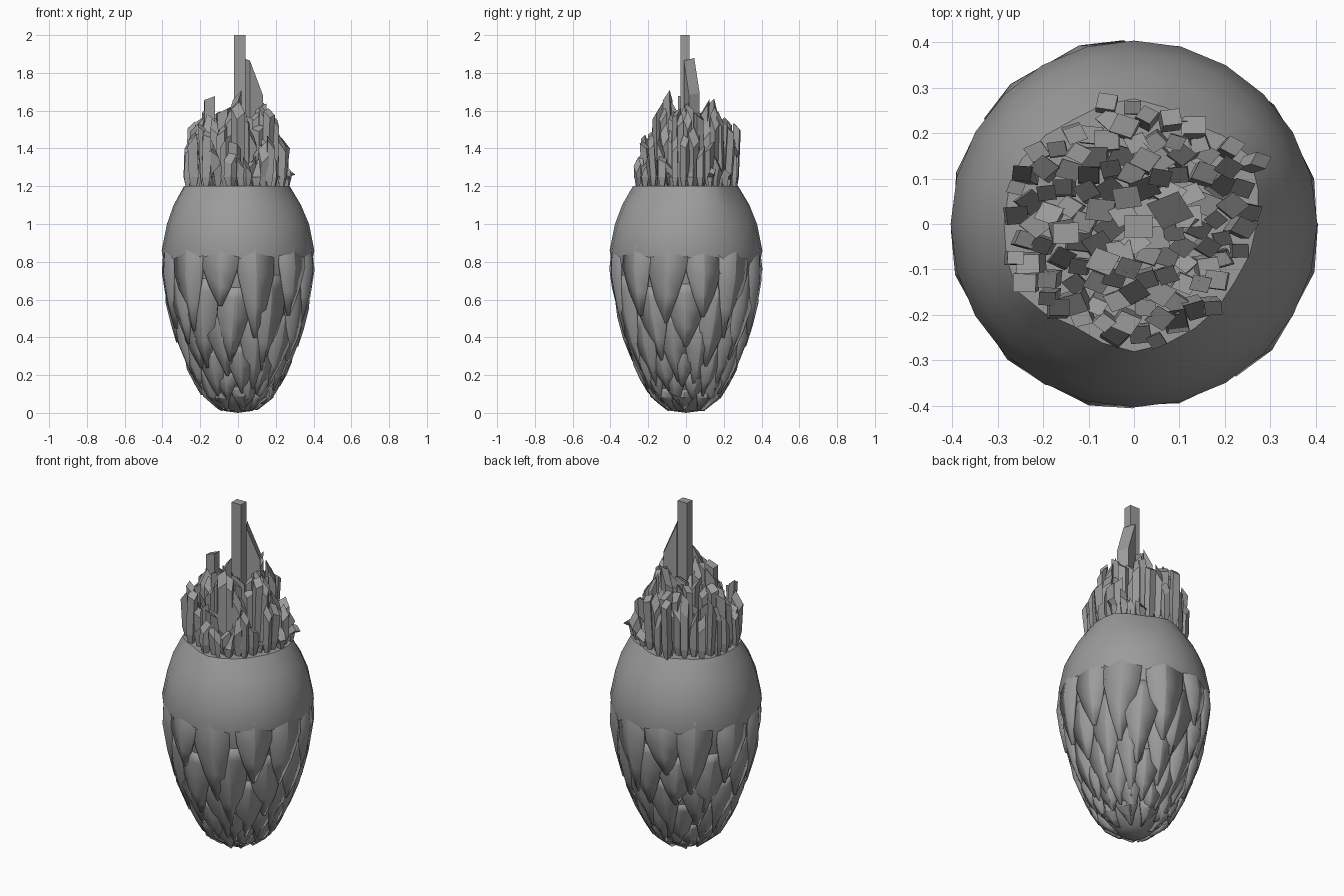
import bpy, bmesh, math, random
from mathutils import Vector

random.seed(7)
if "Cube" in bpy.data.objects:
    bpy.data.objects.remove(bpy.data.objects["Cube"])

grey = bpy.data.materials.new("stone grey")
grey.use_nodes = True
tone = (0.33, 0.33, 0.33, 1)
grey.diffuse_color = tone
grey.node_tree.nodes["Principled BSDF"].inputs["Base Color"].default_value = tone

# Bud outline (radius, height) and the uneven rim radius every 30 degrees
PROFILE = [(0, 0), (0.09, 0.01), (0.18, 0.08), (0.25, 0.2), (0.33, 0.4),
           (0.38, 0.6), (0.403, 0.75), (0.408, 0.86), (0.38, 1.0), (0.34, 1.1), (0.28, 1.2)]
RIM = [0.27, 0.295, 0.255, 0.275, 0.265, 0.285, 0.285, 0.295, 0.26, 0.28, 0.265, 0.255]


def radius_at(z):
    for (r0, z0), (r1, z1) in zip(PROFILE, PROFILE[1:]):
        if z <= z1:
            return r0 + (r1 - r0) * max(0, z - z0) / (z1 - z0)
    return PROFILE[-1][0]


def rim_at(a):
    t = (a % math.tau) / math.tau * 12
    i = int(t)
    return RIM[i % 12] + (RIM[(i + 1) % 12] - RIM[i % 12]) * (t - i)


def polar(r, a, z):
    return Vector((r * math.cos(a), r * math.sin(a), z))


def finish(bm, name, angle=None):
    bmesh.ops.recalc_face_normals(bm, faces=bm.faces)
    mesh = bpy.data.meshes.new(name)
    bm.to_mesh(mesh)
    bm.free()
    mesh.materials.append(grey)
    obj = bpy.data.objects.new(name, mesh)
    bpy.context.collection.objects.link(obj)
    if angle:
        bpy.ops.object.select_all(action="DESELECT")
        obj.select_set(True)
        bpy.context.view_layer.objects.active = obj
        bpy.ops.object.shade_smooth_by_angle(angle=math.radians(angle))
    return obj


# Smooth bud body, sunken where the scales cover it
SIDES = 24
bm = bmesh.new()
rings = []
for r, z in PROFILE[1:]:
    ring = []
    for i in range(SIDES):
        a = math.tau * i / SIDES
        uneven = (rim_at(a) - 0.275) * max(0, (z - 1) / 0.2)
        ring.append(bm.verts.new(polar(r + uneven - (0.018 if z < 0.8 else 0.004), a, z)))
    rings.append(ring)
for low, high in zip(rings, rings[1:]):
    for i in range(SIDES):
        j = (i + 1) % SIDES
        bm.faces.new((low[i], low[j], high[j], high[i]))
bm.faces.new(rings[-1])
tip = bm.verts.new((0, 0, 0))
for i in range(SIDES):
    bm.faces.new((rings[0][i], tip, rings[0][(i + 1) % SIDES]))
finish(bm, "bud_body", 40)

# Rows of broad plates that narrow downward and overhang the row below,
# leaving sunken pointed gaps between neighbours
PLATE = [(0, 0.9), (0.15, 1.0), (0.4, 0.92), (0.7, 0.6), (1, 0.12)]


def scale_row(name, top, bottom, count, turn):
    bm = bmesh.new()
    for k in range(count):
        a = math.tau * (k + turn + random.uniform(-0.1, 0.1)) / count
        half = math.pi / count * random.uniform(0.95, 1.1)
        tip_z = max(0.01, bottom + random.uniform(-0.2, 0.2) * (top - bottom))
        top_z = top + random.uniform(-0.1, 0.1) * (top - bottom)
        lean = random.uniform(-0.1, 0.1)
        twist = random.uniform(-0.012, 0.012)
        grid = []
        for v, wide in PLATE:
            z = top_z + (tip_z - top_z) * v
            ridge = radius_at(z) - 0.012 + 0.02 * min(1, v * 2.5)
            grid.append([bm.verts.new(polar(ridge - 0.008 * abs(u) + twist * u * v,
                                            a + half * wide * u + lean * v, z))
                         for u in (-1, 0, 1)])
        for lo, hi in zip(grid, grid[1:]):
            for i in range(2):
                bm.faces.new((lo[i], lo[i + 1], hi[i + 1], hi[i]))
    obj = finish(bm, name, 20)
    shell = obj.modifiers.new("thickness", "SOLIDIFY")
    shell.thickness = 0.015
    shell.offset = -1


for n, (top, bottom, count, turn) in enumerate([
        (0.93, 0.48, 12, 0.5), (0.7, 0.3, 12, 0), (0.5, 0.18, 12, 0.5),
        (0.34, 0.1, 12, 0), (0.22, 0.05, 12, 0.5), (0.13, 0.015, 9, 0)]):
    scale_row("scale_row_%d" % (n + 1), top, bottom, count, turn)


# Crown of splinter-like shards; the tops slope down along the fall direction
def shard(bm, x, y, width, height, spin, slant, fall, lean=(0, 0)):
    base, mid, cap = [], [], []
    for i in range(4):
        a = spin + math.tau * i / 4
        dx, dy = math.cos(a) * width, math.sin(a) * width * 0.8
        base.append(bm.verts.new((x + dx * 0.5, y + dy * 0.5, 1.19)))
        mid.append(bm.verts.new((x + dx, y + dy, 1.25)))
        drop = slant * (1 + math.cos(a - fall)) / 2
        cap.append(bm.verts.new((x + dx + lean[0], y + dy + lean[1], height - drop)))
    bm.faces.new(base)
    bm.faces.new(cap)
    for low, high in ((base, mid), (mid, cap)):
        for i in range(4):
            j = (i + 1) % 4
            bm.faces.new((low[i], low[j], high[j], high[i]))


# Shards gather into clusters, each falling away from its own peak
PEAKS = [Vector(p) for p in (
    (-0.07, 0.15, 1.62), (-0.15, -0.01, 1.67), (0.12, 0.01, 1.66), (0, -0.09, 1.67),
    (0.05, 0.13, 1.66), (-0.03, -0.22, 1.48), (0.13, -0.16, 1.48), (0.2, 0.14, 1.46),
    (-0.22, 0.12, 1.53), (-0.2, -0.14, 1.53))]
bm = bmesh.new()
COUNT = 115
for k in range(COUNT):
    d = math.sqrt((k + 0.5) / COUNT)
    a = k * 2.39996
    spot = polar(d * (rim_at(a) - 0.012), a, 0).xy
    peak = min(PEAKS, key=lambda p: (p.xy - spot).length)
    away = spot - peak.xy
    height = peak.z - 1.3 * away.length + random.uniform(-0.07, 0.06)
    fall = math.atan2(away.y, away.x)
    out = random.uniform(-0.01, 0.02) * d
    shard(bm, spot.x, spot.y, random.uniform(0.024, 0.036) + 0.01 * (1 - d), height,
          fall + random.uniform(-0.5, 0.5), random.uniform(0.04, 0.14), fall,
          (out * math.cos(a), out * math.sin(a)))
# Short tilted shard and taller ones near the rim
shard(bm, 0.25, 0.13, 0.025, 1.3, 0.4, 0.04, 0, (0.03, 0.01))
shard(bm, -0.06, 0.26, 0.03, 1.54, 0.6, 0.05, 1.5, (0, 0.01))
shard(bm, -0.15, -0.02, 0.04, 1.68, 0.8, 0.03, 3)
shard(bm, -0.26, 0.08, 0.025, 1.49, 0.5, 0.1, 3)
finish(bm, "crown_shards")

# Tall central column and the sharp wedge beside it
bm = bmesh.new()
shard(bm, 0.01, -0.005, 0.043, 2.0, math.pi / 4, 0, 0)
finish(bm, "central_spire")

bm = bmesh.new()
shard(bm, 0.08, 0.03, 0.055, 1.91, math.pi * 0.9, 0.26, 0.4)
finish(bm, "wedge_spire")
